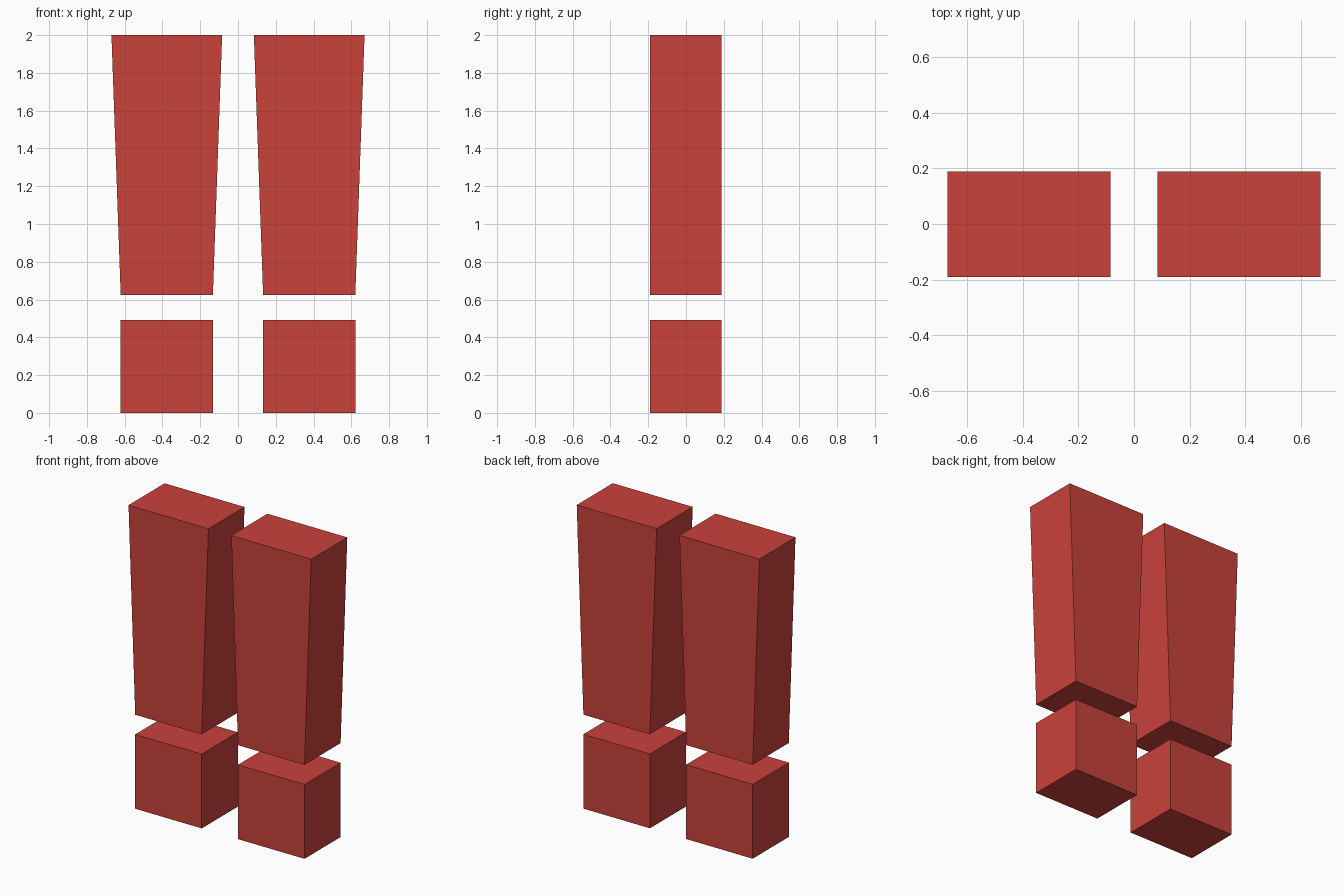
import bpy
import bmesh

if "Cube" in bpy.data.objects:
    bpy.data.objects.remove(bpy.data.objects["Cube"])

red = bpy.data.materials.new("red")
red.diffuse_color = (0.59, 0.054, 0.043, 1.0)
red.use_nodes = True
red.node_tree.nodes["Principled BSDF"].inputs["Base Color"].default_value = red.diffuse_color

Y_FRONT, Y_BACK = -0.19, 0.188


def tapered_block(name, cx, z0, z1, half_bottom, half_top):
    """Extrude a four-sided front profile from front to back."""
    profile = [(-half_bottom, z0), (half_bottom, z0), (half_top, z1), (-half_top, z1)]
    bm = bmesh.new()
    front = [bm.verts.new((cx + x, Y_FRONT, z)) for x, z in profile]
    face = bm.faces.new(front)
    ext = bmesh.ops.extrude_face_region(bm, geom=[face])
    for v in ext["geom"]:
        if isinstance(v, bmesh.types.BMVert):
            v.co.y = Y_BACK
    bmesh.ops.recalc_face_normals(bm, faces=bm.faces)
    mesh = bpy.data.meshes.new(name)
    bm.to_mesh(mesh)
    bm.free()
    mesh.materials.append(red)
    obj = bpy.data.objects.new(name, mesh)
    bpy.context.collection.objects.link(obj)


# Two exclamation marks: a square dot below a bar that widens upwards
for side, cx in (("left", -0.377), ("right", 0.377)):
    tapered_block(side + "_dot", cx, 0.0, 0.493, 0.244, 0.244)
    tapered_block(side + "_bar", cx, 0.623, 2.0, 0.244, 0.293)
